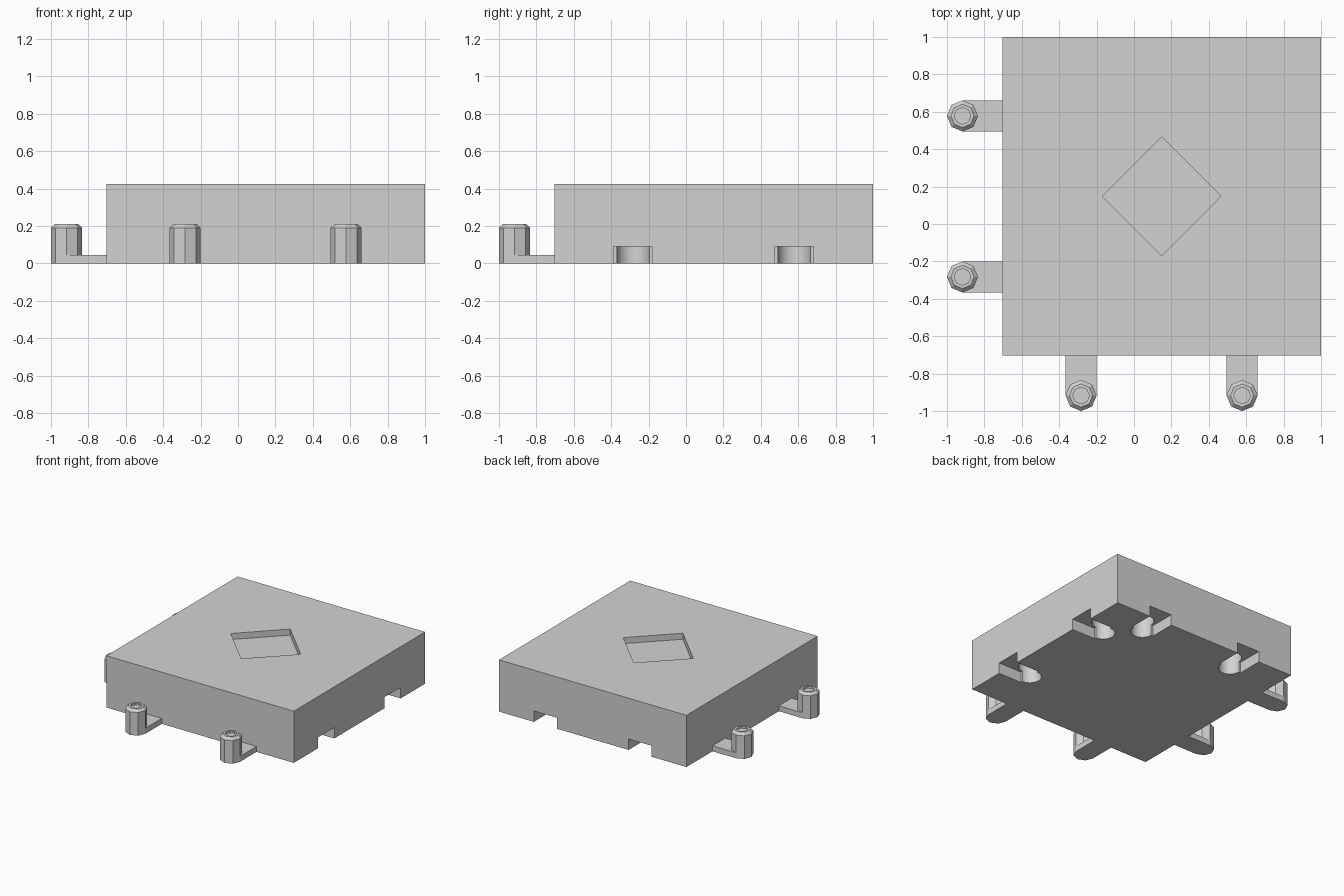
import bpy, bmesh, math
from mathutils import Matrix

if "Cube" in bpy.data.objects:
    bpy.data.objects.remove(bpy.data.objects["Cube"], do_unlink=True)

LOW, HIGH, HEIGHT = -0.704, 1.0, 0.425
MID = (LOW + HIGH) / 2
OFFSETS = (-0.283, 0.578)      # connector positions along each side
REACH = 0.213                  # connector centre distance from the side
PEG_R = 0.083

grey = bpy.data.materials.new("light_grey")
grey.use_nodes = True
grey.diffuse_color = (0.65, 0.65, 0.65, 1)
grey.node_tree.nodes["Principled BSDF"].inputs["Base Color"].default_value = grey.diffuse_color


def make_object(name, bm):
    bmesh.ops.recalc_face_normals(bm, faces=bm.faces)
    mesh = bpy.data.meshes.new(name)
    bm.to_mesh(mesh)
    bm.free()
    mesh.materials.append(grey)
    obj = bpy.data.objects.new(name, mesh)
    bpy.context.collection.objects.link(obj)
    return obj


def box(name, x0, x1, y0, y1, z0, z1):
    bm = bmesh.new()
    size = Matrix.Diagonal((x1 - x0, y1 - y0, z1 - z0, 1))
    centre = Matrix.Translation(((x0 + x1) / 2, (y0 + y1) / 2, (z0 + z1) / 2))
    bmesh.ops.create_cube(bm, size=1, matrix=centre @ size)
    return make_object(name, bm)


def turned(name, x, y, profile, sides):
    """Stack of rings given as (radius, height), closed at both ends."""
    bm = bmesh.new()
    rings = []
    for r, z in profile:
        angles = [math.tau * i / sides for i in range(sides)]
        rings.append([bm.verts.new((x + r * math.cos(a), y + r * math.sin(a), z)) for a in angles])
    for a, b in zip(rings, rings[1:]):
        for i in range(sides):
            j = (i + 1) % sides
            bm.faces.new((a[i], a[j], b[j], b[i]))
    bm.faces.new(rings[0])
    bm.faces.new(rings[-1])
    return make_object(name, bm)


def swap_axes(obj):
    """Mirror across the diagonal x = y."""
    obj.data.transform(Matrix(((0, 1, 0, 0), (1, 0, 0, 0), (0, 0, 1, 0), (0, 0, 0, 1))))
    obj.data.flip_normals()


def carve(target, cutter):
    mod = target.modifiers.new("cut", "BOOLEAN")
    mod.operation = "DIFFERENCE"
    mod.solver = "EXACT"
    mod.object = cutter
    cutter.hide_render = True
    bpy.context.view_layer.objects.active = target
    bpy.ops.object.modifier_apply(modifier=mod.name)
    bpy.data.objects.remove(cutter, do_unlink=True)


# Square block with a shallow diamond recess on top
block = box("block", LOW, HIGH, LOW, HIGH, 0, HEIGHT)
carve(block, turned("recess_cutter", MID, MID, [(0.318, HEIGHT - 0.05), (0.318, HEIGHT + 0.1)], 4))

for swapped, side in ((False, "side"), (True, "end")):
    for n, y in enumerate(OFFSETS, 1):
        # Pegs on arms
        arm = box(f"{side}_arm_{n}", LOW - REACH, LOW, y - PEG_R, y + PEG_R, 0, 0.045)
        peg = turned(f"{side}_peg_{n}", LOW - REACH, y,
                     [(PEG_R, 0), (PEG_R, 0.19), (0.062, 0.21), (0.044, 0.21), (0.044, 0.195)], 8)
        # Matching sockets on the opposite side
        mouth = box("mouth_cutter", HIGH - REACH, HIGH + 0.1, y - 0.105, y + 0.105, -0.1, 0.09)
        hole = turned("hole_cutter", HIGH - REACH, y, [(0.087, -0.1), (0.087, 0.225)], 32)
        if swapped:
            for obj in (arm, peg, mouth, hole):
                swap_axes(obj)
        carve(block, mouth)
        carve(block, hole)

# Smooth the round sockets while keeping all corners sharp
bpy.ops.object.select_all(action="DESELECT")
block.select_set(True)
bpy.context.view_layer.objects.active = block
bpy.ops.object.shade_smooth_by_angle(angle=math.radians(25))
